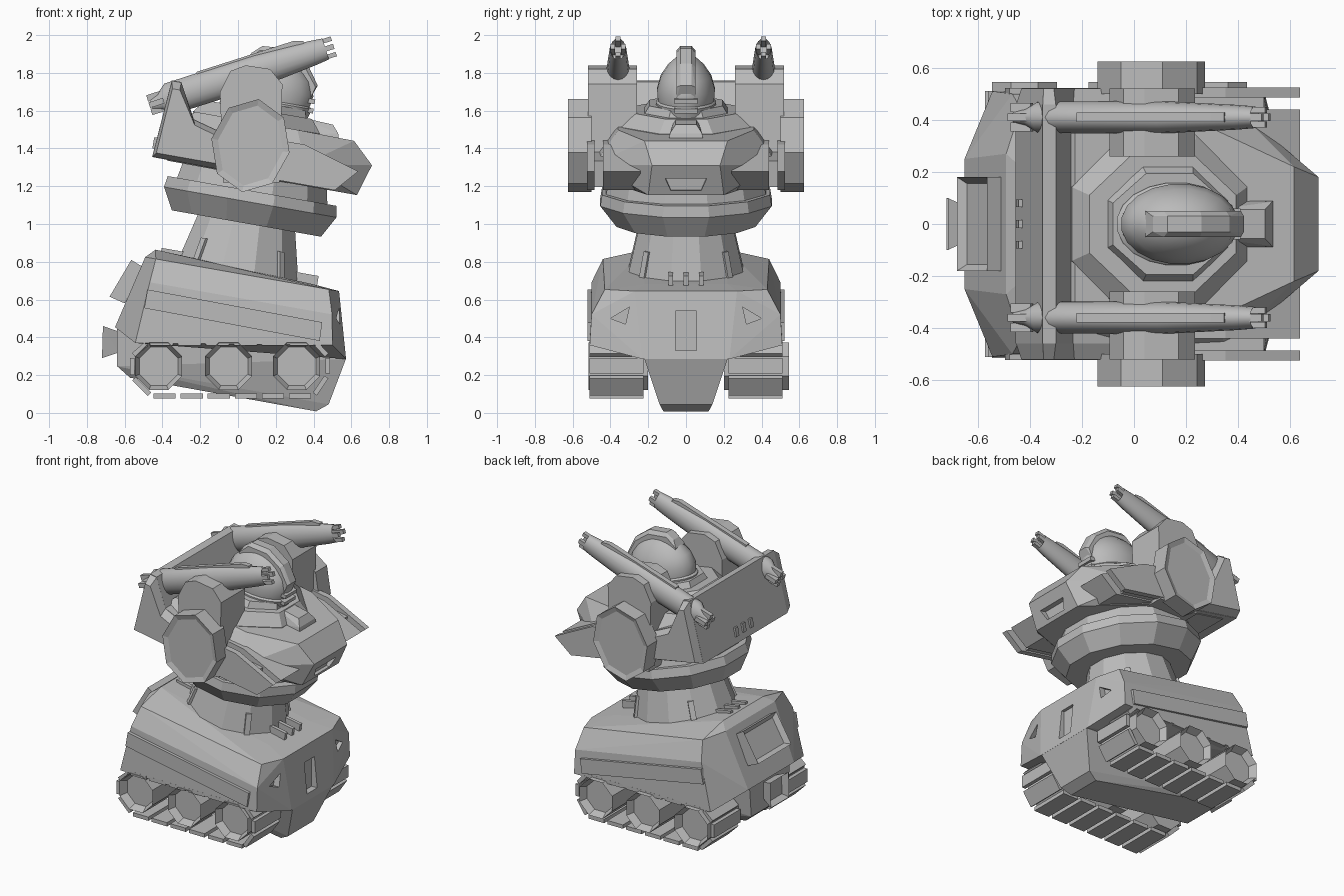
import bpy, bmesh, math
from mathutils import Matrix, Vector

cube = bpy.data.objects.get("Cube")
if cube:
    bpy.data.objects.remove(cube)

grey = bpy.data.materials.new("plain grey")
grey.use_nodes = True
grey.diffuse_color = (0.5, 0.5, 0.5, 1)
grey.node_tree.nodes["Principled BSDF"].inputs["Base Color"].default_value = (0.5, 0.5, 0.5, 1)

FLAT = Matrix.Identity(4)
TILT = Matrix.Rotation(math.radians(10), 4, 'Y')   # body leans nose down
AXIS = -0.13                                       # turret axis in the tilted frame


def finish(name, bm, m=FLAT, smooth=False, inset=None):
    """Turn a bmesh into an object; inset = (direction, rim width, depth)."""
    bmesh.ops.recalc_face_normals(bm, faces=bm.faces[:])
    if inset:
        d = Vector(inset[0])
        face = max(bm.faces, key=lambda f: f.normal.dot(d))
        bmesh.ops.inset_region(bm, faces=[face], thickness=inset[1])
        for v in face.verts:
            v.co -= face.normal * inset[2]
    me = bpy.data.meshes.new(name)
    bm.to_mesh(me)
    bm.free()
    me.transform(m)
    me.materials.append(grey)
    ob = bpy.data.objects.new(name, me)
    bpy.context.collection.objects.link(ob)
    if smooth:
        bpy.ops.object.select_all(action='DESELECT')
        ob.select_set(True)
        bpy.context.view_layer.objects.active = ob
        bpy.ops.object.shade_smooth_by_angle(angle=math.radians(40))
    return ob


def loft(name, rings, **kw):
    """Skin a stack of equal point rings and cap the ends."""
    bm = bmesh.new()
    rows = [[bm.verts.new(p) for p in r] for r in rings]
    n = len(rows[0])
    for a, b in zip(rows, rows[1:]):
        for i in range(n):
            bm.faces.new((a[i], a[(i + 1) % n], b[(i + 1) % n], b[i]))
    bm.faces.new(rows[0])
    bm.faces.new(rows[-1])
    return finish(name, bm, **kw)


def prism(name, pts, y0, y1, **kw):
    """Extrude an x-z outline along y."""
    return loft(name, [[(x, y, z) for x, z in pts] for y in (y0, y1)], **kw)


def box(name, x0, x1, y0, y1, z0, z1, **kw):
    return prism(name, [(x0, z0), (x1, z0), (x1, z1), (x0, z1)], y0, y1, **kw)


def chunk(name, half, **kw):
    """Faceted solid around points mirrored across y."""
    bm = bmesh.new()
    for x, y, z in half:
        for s in (-1, 1):
            bm.verts.new((x, s * y, z))
    res = bmesh.ops.convex_hull(bm, input=bm.verts[:])
    junk = {g for g in res["geom_interior"] + res["geom_unused"] if isinstance(g, bmesh.types.BMVert)}
    bmesh.ops.delete(bm, geom=list(junk), context='VERTS')
    bmesh.ops.dissolve_limit(bm, angle_limit=0.02, verts=bm.verts[:], edges=bm.edges[:])
    return finish(name, bm, **kw)


def ring(u, rx, ry, n, c=AXIS):
    return [(c + rx * math.cos(a), ry * math.sin(a), u)
            for a in (math.tau * (i + 0.5) / n for i in range(n))]


def lathe(name, steps, n, c=AXIS, **kw):
    return loft(name, [ring(u, rx, ry, n, c) for u, rx, ry in steps], m=TILT, **kw)


def octagon(rx, rz, phase):
    return [(rx * math.cos(a), rz * math.sin(a))
            for a in (math.tau * (i + phase) / 8 for i in range(8))]


def cut(target, cutter):
    mod = target.modifiers.new("cut", 'BOOLEAN')
    mod.object = cutter
    mod.solver = 'EXACT'
    bpy.context.view_layer.objects.active = target
    bpy.ops.object.modifier_apply(modifier=mod.name)
    bpy.data.objects.remove(cutter)


# Hull
hull = chunk("upper_hull", [
    (-.72, .25, .334), (-.627, .27, .727), (-.58, .22, .775), (.27, .22, .74),
    (-.57, .44, .727), (-.58, .5, .6), (-.6, .51, .27),
    (.415, .27, .728), (.36, .43, .727), (.4, .5, .6), (.514, .23, .38), (.43, .51, .44)], m=TILT)
chunk("lower_hull", [
    (-.71, .22, .34), (-.673, .2, .132), (-.595, .16, .084), (.406, .12, .08),
    (.465, .14, .128), (.513, .22, .38), (.4, .22, .45)], m=TILT)
cut(hull, box("window_cutter", .525, .7, -.055, .055, .33, .54))
for s in (-1, 1):
    tri = [(.4, .5), (.3, .56), (.32, .47)]
    cut(hull, loft("corner_cutter", [[(x, s * y, z) for y, z in tri] for x in (.495, .7)]))
    prism("side_panel", [(-.585, .46), (.36, .45), (.356, .55), (-.585, .56)],
          s * .48, s * .522, m=TILT)

# Rear hatches
prism("rear_hatch", [(-.68, .615), (-.565, .81), (-.5, .77), (-.6, .58)], -.18, .18,
      inset=((-1, 0, .5), .035, .03))
chunk("rear_socket", [(-.72, .1, .29), (-.715, .1, .46), (-.63, .06, .43), (-.63, .06, .32)],
      inset=((-1, 0, 0), .03, .04))

# Tracks and wheels
path = [(-.48, .37), (.41, .37), (.475, .3), (.475, .2), (.4, .09), (-.46, .09), (-.56, .19), (-.56, .3)]
for s in (-1, 1):
    outer = .545 if s > 0 else .515
    for x in (-.42, -.05, .31):
        prism("wheel", octagon(.135, .135, .5), s * .2, s * outer,
              m=Matrix.Translation((x, 0, .247)), inset=((0, s, 0), .025, .05))
    for p, q in zip(path, path[1:] + path[:1]):
        p, q = Vector(p), Vector(q)
        run = q - p
        side = Vector((run.y, -run.x)).normalized() * .013
        n = max(1, round(run.length / .15))
        for i in range(n):
            a, b = p + run * (i + .09) / n, p + run * (i + .91) / n
            prism("track_link", [a - side, b - side, b + side, a + side], s * .225, s * .51)

# Waist with posts, and fins on the deck
lathe("waist", [(.7, .345, .325), (1.02, .265, .25)], 12)
for i in range(4):
    turn = Matrix.Translation((AXIS, 0, 0)) @ Matrix.Rotation(math.tau * (i + .5) / 4, 4, 'Z')
    prism("waist_post", [(.24, .74), (.335, .74), (.3, .88), (.24, .88)], -.018, .018, m=TILT @ turn)
for y in (-.08, 0, .08):
    box("front_fin", .17, .295, y - .012, y + .012, .7, .788, m=TILT)
    box("rear_fin", -.55, -.42, y - .012, y + .012, .7, .79, m=TILT)

# Turret ring
lathe("turret_ring", [(.995, .415, .38), (1.11, .48, .47), (1.17, .47, .46)], 12)
lathe("ring_step", [(1.16, .42, .44), (1.26, .4, .42)], 12)

# Chest
chest = chunk("chest", [
    (.42, .2, 1.245), (0, .42, 1.245), (-.6, .42, 1.25),
    (.471, .18, 1.414), (.12, .48, 1.36), (-.62, .5, 1.38),
    (.355, .22, 1.525), (.05, .36, 1.53), (-.5, .36, 1.53)], m=TILT)
vent = loft("vent_cutter", [[(x, y, z) for y, z in ((-.08, 1.27), (.08, 1.27), (.11, 1.34), (-.11, 1.34))]
                            for x in (.405, .6)], m=TILT)
cut(chest, vent)
for s in (-1, 1):
    wing = [(-.1, 1.25), (.3, 1.25), (.405, 1.37), (.1, 1.46), (-.1, 1.46)]
    prism("chest_wing", wing, s * .24, s * .44, m=TILT)
    prism("wing_blade", wing, s * .485, s * .525, m=TILT)
    box("wing_bridge", -.1, .26, s * .43, s * .49, 1.26, 1.4, m=TILT)

# Back wall with its side gussets
wall = [(-.683, 1.255), (-.651, 1.673), (-.6, 1.673), (-.5, 1.49), (-.24, 1.42), (-.24, 1.25)]
small = [(-.665, 1.28), (-.64, 1.63), (-.6, 1.63), (-.49, 1.46), (-.24, 1.39), (-.24, 1.28)]
prism("back_wall", wall, -.46, .46, m=TILT)
for s in (-1, 1):
    loft("wall_gusset", [[(x, s * y, z) for x, z in o] for y, o in ((.455, wall), (.52, small))], m=TILT)
for y in (-.08, 0, .08):
    box("wall_lug", -.69, -.66, y - .015, y + .015, 1.3, 1.36, m=TILT)

# Collar
lathe("collar_base", [(1.5, .37, .37), (1.53, .37, .37), (1.6, .31, .29)], 8, c=-.17)
lathe("collar_top", [(1.58, .26, .25), (1.64, .24, .21)], 8, c=-.15)
chunk("collar_block", [(.05, .09, 1.5), (.275, .09, 1.52), (.265, .085, 1.55),
                       (.23, .055, 1.59), (.03, .055, 1.6)], m=TILT)

# Head
lathe("head", [(1.6, .22, .16), (1.65, .235, .16), (1.66, .22, .15), (1.72, .23, .155), (1.79, .205, .135),
               (1.85, .15, .095), (1.89, .09, .05), (1.9, .03, .02)], 20, c=-.125, smooth=True)
chunk("head_crest", [(-.28, .05, 1.84), (-.26, .03, 1.89), (-.22, .05, 1.91), (-.21, .03, 1.935),
                     (-.08, .05, 1.92), (-.08, .03, 1.945), (.03, .05, 1.865), (.04, .03, 1.885),
                     (.105, .05, 1.77), (.115, .03, 1.78), (.09, .05, 1.71), (-.25, .05, 1.78)], m=TILT)
for z in (1.63, 1.68):
    box("face_grille", -.05, .115, -.06, .06, z, z + .025, m=TILT)

# Shoulders and cannons
pad = [(-.08, 1.22), (-.095, 1.7), (-.04, 1.81), (.04, 1.84), (.17, 1.82), (.235, 1.74), (.22, 1.22)]
for s in (-1, 1):
    prism("shoulder_pad", pad, s * .26, s * .52)
    prism("shoulder_disc", octagon(.21, .25, 0), s * .5, s * .625,
          m=Matrix.Translation((.066, 0, 1.415)) @ TILT, inset=((0, s, 0), .035, .012))

    aim = Matrix.Translation((-.46, .41 if s > 0 else -.36, 1.632)) @ Matrix.Rotation(math.radians(-17.7), 4, 'Y')
    tube = [(0, .03), (.05, .045), (.1, .085), (.6, .086), (.9, .066), (.97, .058)]
    loft("cannon", [[(x, .72 * r * math.cos(a), r * math.sin(a))
                     for a in (math.tau * i / 16 for i in range(16))] for x, r in tube],
         m=aim, smooth=True, inset=((1, 0, 0), .012, .06))
    prism("cannon_rail", [(.28, .06), (.28, .092), (.82, .092), (.87, .075), (.87, .04)], -.018, .018, m=aim)
    for k in range(4):
        spin = aim @ Matrix.Rotation(math.tau * k / 4, 4, 'X')
        r = .03 if k % 2 else .045
        box("muzzle_prong", .9, 1.015, -.014, .014, r - .014, r + .01, m=spin)
        box("breech_prong", -.01, .07, -.015, .015, .02, .055, m=spin)
